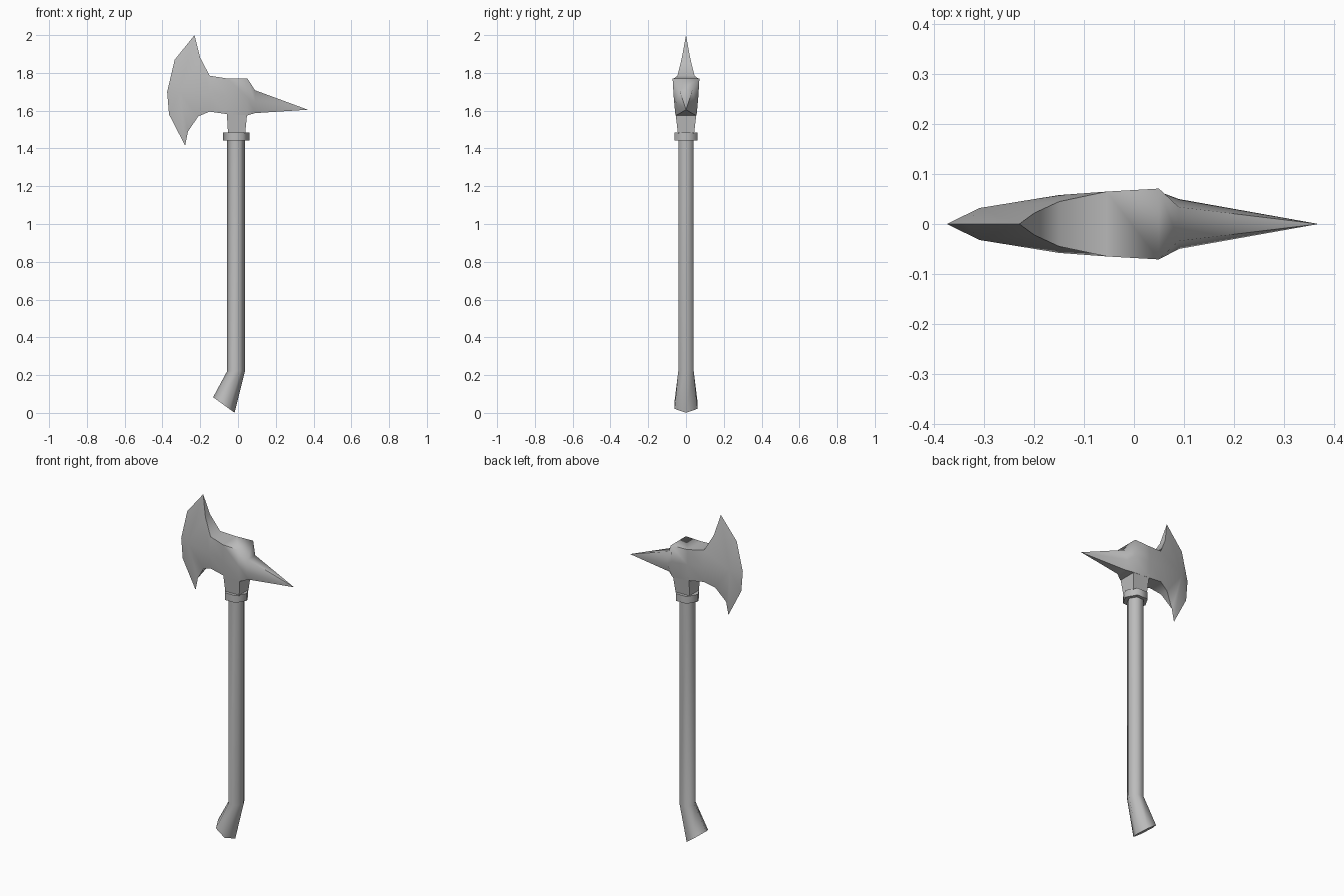
import bpy
import bmesh
import math
from mathutils import Vector

cube = bpy.data.objects.get("Cube")
if cube:
    bpy.data.objects.remove(cube)

steel = bpy.data.materials.new("plain grey")
steel.use_nodes = True
GREY = (0.5, 0.5, 0.5, 1)
steel.diffuse_color = GREY
steel.node_tree.nodes["Principled BSDF"].inputs["Base Color"].default_value = GREY


def finish(bm, name, angle):
    """Clean the mesh, turn it into an object and shade it."""
    bmesh.ops.remove_doubles(bm, verts=bm.verts, dist=0.0005)
    bmesh.ops.recalc_face_normals(bm, faces=bm.faces)
    mesh = bpy.data.meshes.new(name)
    bm.to_mesh(mesh)
    bm.free()
    mesh.materials.append(steel)
    obj = bpy.data.objects.new(name, mesh)
    bpy.context.collection.objects.link(obj)
    bpy.ops.object.select_all(action="DESELECT")
    obj.select_set(True)
    bpy.context.view_layer.objects.active = obj
    bpy.ops.object.shade_smooth_by_angle(angle=math.radians(angle))
    return obj


def loft(bm, rings, cap_start=True, cap_end=True):
    """Skin a list of closed rings and return their vertices."""
    rows = [[bm.verts.new(p) for p in ring] for ring in rings]
    for a, b in zip(rows, rows[1:]):
        for i in range(len(a)):
            j = (i + 1) % len(a)
            bm.faces.new((a[i], a[j], b[j], b[i]))
    if cap_start:
        bm.faces.new(rows[0])
    if cap_end:
        bm.faces.new(rows[-1])
    return rows


def hexagon(x, z, r, tilt=0):
    """Six-sided ring with corners toward the blade and the spike."""
    t = math.radians(tilt)
    ring = []
    for i in range(6):
        a = math.tau * i / 6
        u = r * math.cos(a)
        ring.append((x + u * math.cos(t), r * math.sin(a), z - u * math.sin(t)))
    return ring


def mirrored(half):
    """Close a half profile, listed top to bottom, across the middle."""
    return half + [(x, -y, z) for x, y, z in reversed(half)]


# Handle with a bent, flared grip end
bm = bmesh.new()
loft(bm, [hexagon(-0.075, 0.042, 0.07, 36), hexagon(-0.01, 0.222, 0.047),
          hexagon(-0.01, 1.46, 0.047)])
finish(bm, "handle", 65)

# Collar under the head
bm = bmesh.new()
loft(bm, [hexagon(-0.01, z, 0.07) for z in (1.442, 1.485)])
finish(bm, "collar", 65)

# Neck joining the collar to the head
bm = bmesh.new()
loft(bm, [mirrored([(-0.053, 0.043, 1.48), (0.038, 0.043, 1.48)]),
          mirrored([(-0.06, 0.057, 1.6), (0.05, 0.057, 1.6)])])
finish(bm, "neck", 65)

# Head body and rear spike, skinned from spike tip to blade root
bm = bmesh.new()
rows = loft(bm, [
    mirrored([(0.37, 0.0, 1.605)] * 3),
    mirrored([(0.09, 0.034, 1.708), (0.09, 0.05, 1.64), (0.09, 0.03, 1.587)]),
    mirrored([(0.05, 0.071, 1.77), (0.05, 0.065, 1.67), (0.05, 0.056, 1.575)]),
    mirrored([(-0.055, 0.065, 1.77), (-0.055, 0.065, 1.68), (-0.06, 0.055, 1.582)]),
    mirrored([(-0.15, 0.045, 1.785), (-0.15, 0.058, 1.69), (-0.15, 0.045, 1.595)]),
    mirrored([(-0.2, 0.022, 1.88), (-0.31, 0.032, 1.7), (-0.21, 0.025, 1.57)]),
], cap_start=False, cap_end=False)

# Cutting edge, fanned from both cheeks of the blade
root = rows[-1]
edge = [bm.verts.new((x, 0, z)) for x, z in (
    (-0.23, 2.0), (-0.335, 1.87), (-0.375, 1.7), (-0.365, 1.58),
    (-0.28, 1.415), (-0.265, 1.49))]
for top, cheek, bottom in (root[:3], root[:2:-1]):
    outline = [top] + edge + [bottom]
    for a, b in zip(outline, outline[1:]):
        bm.faces.new((cheek, a, b))
bm.faces.new((root[0], root[5], edge[0]))
bm.faces.new((root[2], root[3], edge[-1]))
bmesh.ops.dissolve_degenerate(bm, edges=bm.edges, dist=0.0005)
finish(bm, "axe_head", 65)
